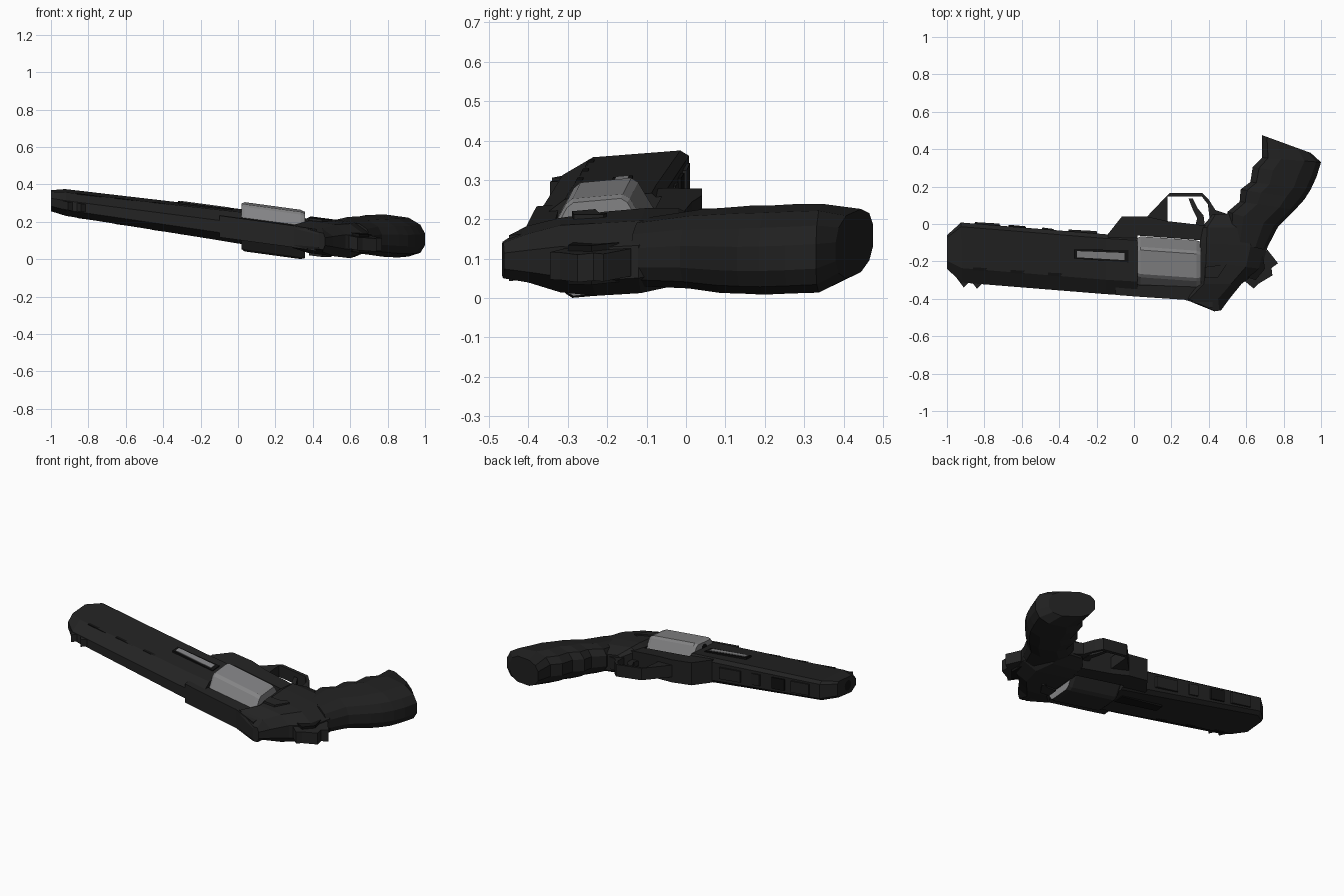
import bpy, bmesh, math


def material(name, r, g, b):
    m = bpy.data.materials.new(name)
    m.diffuse_color = (r, g, b, 1)
    return m


BODY = material("dark gunmetal", 0.0165, 0.0165, 0.0165)
GRIP = material("grip black", 0.0145, 0.0145, 0.0145)
BLACK = material("recess black", 0.006, 0.006, 0.006)
STEEL = material("steel", 0.23, 0.23, 0.235)


def lay(x, y, w):
    """Height w above the tilted resting plane of the revolver."""
    return (x, y, 0.196 - 0.13 * x + 0.09 * y + w)


def finish(name, bm, *mats):
    bmesh.ops.recalc_face_normals(bm, faces=bm.faces)
    me = bpy.data.meshes.new(name)
    bm.to_mesh(me)
    bm.free()
    for m in mats:
        me.materials.append(m)
    ob = bpy.data.objects.new(name, me)
    bpy.context.collection.objects.link(ob)
    return ob


def slab(name, pts, w0, w1, mat):
    """Extruded outline between two heights."""
    bm = bmesh.new()
    lo = [bm.verts.new(lay(x, y, w0)) for x, y in pts]
    hi = [bm.verts.new(lay(x, y, w1)) for x, y in pts]
    bm.faces.new(lo)
    bm.faces.new(hi)
    for i in range(len(pts)):
        j = (i + 1) % len(pts)
        bm.faces.new((lo[i], lo[j], hi[j], hi[i]))
    return finish(name, bm, mat)


def loft(name, stations, half, *mats, shift=0.0):
    """Skin through stations (ax, ay, bx, by, half thickness)."""
    sect = half + [(t, -w) for t, w in reversed(half)]
    bm = bmesh.new()
    rings = []
    for ax, ay, bx, by, h in stations:
        rings.append([bm.verts.new(lay(ax + (bx - ax) * t, ay + (by - ay) * t, w * h + shift))
                      for t, w in sect])
    n = len(sect)
    bm.faces.new(rings[0])
    bm.faces.new(rings[-1])
    for r, s in zip(rings, rings[1:]):
        for i in range(n):
            j = (i + 1) % n
            f = bm.faces.new((r[i], r[j], s[j], s[i]))
            if len(mats) > 1 and i >= n // 2 - 1:      # underside colour
                f.material_index = 1
    return finish(name, bm, *mats)


# Barrel with chamfered top and muzzle
loft("barrel", [(-1, -0.24, -1, -0.06, 0.052), (-0.92, -0.313, -0.925, 0.008, 0.063),
                (-0.15, -0.375, -0.15, -0.055, 0.08), (0.02, -0.385, 0.02, -0.065, 0.085)],
     [(0, 0.4), (0.24, 1), (0.93, 0.95), (1, 0.7)], BODY)

# Muzzle bore
bm = bmesh.new()
ring = [bm.verts.new(lay(-1.002, -0.16 + 0.032 * math.cos(a), 0.032 * math.sin(a)))
        for a in [math.tau * i / 12 for i in range(12)]]
bm.faces.new(ring)
finish("muzzle_bore", bm, BLACK)

# Front sight teeth
for i, (x, y) in enumerate([(-0.91, -0.34), (-0.84, -0.346)]):
    slab(f"front_sight_{i}", [(x - 0.045, y + 0.06), (x, y), (x + 0.03, y + 0.03), (x + 0.06, y + 0.06)],
         -0.022, 0.022, BODY)

# Barrel underside ribs
for i, (x, l) in enumerate([(-0.86, 0.14), (-0.68, 0.1), (-0.5, 0.07), (-0.36, 0.16)]):
    y = 0.012 - 0.08 * (x + 0.92)
    slab(f"underside_rib_{i}", [(x, y - 0.04), (x + 0.01, y + 0.003), (x + l, y - 0.005), (x + l + 0.01, y - 0.04)],
         -0.035, 0.035, BLACK if i == 1 else BODY)

# Vent slots on both barrel sides
for s in (-1, 1):
    for i, x in enumerate((-0.86, -0.66, -0.46)):
        y = -0.245 - 0.07 * (x + 0.9)
        h = 0.0635 + 0.022 * (x + 0.92)
        w0, w1 = sorted((s * (h - 0.012), s * (h + 0.001)))
        slab(f"vent_slot_{i}", [(x, y), (x + 0.13, y - 0.009), (x + 0.12, y + 0.01), (x, y + 0.016)], w0, w1, BLACK)
    w0, w1 = sorted((s * 0.07, s * 0.086))
    slab("rod_recess", [(-0.32, -0.135), (-0.03, -0.14), (-0.03, -0.205), (-0.32, -0.185)], w0, w1, BLACK)

# Ejector rod
slab("ejector_rod", [(-0.305, -0.145), (-0.05, -0.155), (-0.05, -0.193), (-0.305, -0.178)], 0.07, 0.089, STEEL)

# Six-sided cylinder, steel above and dark below
corner = [(0.03, 0.12), (0.22, 0.9), (0.28, 1), (0.72, 1), (0.78, 0.9), (0.97, 0.12)]
cyl = []
for x, k in ((0.018, 0.92), (0.035, 1), (0.335, 1), (0.358, 0.94)):
    cy = -0.203 - 0.07 * (x - 0.03)
    cyl.append((x, cy - 0.146 * k, x, cy + 0.146 * k, 0.126 * k))
loft("cylinder", cyl, corner, STEEL, BODY)

# Chamber mouths
for i in range(6):
    a = math.tau * (i + 0.5) / 6
    bm = bmesh.new()
    bm.faces.new([bm.verts.new(lay(0.016, -0.203 + 0.08 * math.cos(a) + 0.027 * math.cos(b),
                                   0.08 * math.sin(a) + 0.027 * math.sin(b)))
                  for b in [math.tau * k / 10 for k in range(10)]])
    finish(f"chamber_{i}", bm, BLACK)

# Frame: top strap and lower frame with crane
slab("top_strap", [(-0.1, -0.379), (0.015, -0.388), (0.27, -0.405), (0.42, -0.45), (0.42, -0.34), (-0.1, -0.32)],
     -0.058, 0.058, BODY)
slab("lower_frame", [(-0.14, -0.055), (-0.065, 0.04), (0.07, 0.04), (0.18, 0.015), (0.4, -0.01), (0.4, -0.09),
                     (0.02, -0.062), (0.02, -0.3), (-0.04, -0.3), (-0.04, -0.12), (-0.14, -0.12)],
     -0.07, 0.07, BODY)

# Rear frame behind the cylinder
loft("rear_frame", [(0.43, -0.467, 0.465, -0.462, 0.045), (0.27, -0.402, 0.51, -0.4, 0.062),
                    (0.352, -0.32, 0.575, -0.32, 0.085), (0.352, -0.2, 0.68, -0.24, 0.092),
                    (0.352, -0.1, 0.715, -0.12, 0.092), (0.36, -0.02, 0.66, -0.02, 0.085),
                    (0.42, 0.05, 0.58, 0.06, 0.05)],
     [(0, 0.75), (0.1, 1), (0.75, 1), (1, 0.45)], BODY)

# Side latch plates on the rear frame
for s in (-1, 1):
    w0, w1 = sorted((s * 0.08, s * 0.1))
    slab("side_latch", [(0.38, -0.29), (0.45, -0.285), (0.50, -0.21), (0.48, -0.2), (0.46, -0.22), (0.38, -0.23)],
         w0, w1, BODY)

# Hammer
slab("hammer", [(0.55, -0.28), (0.585, -0.3), (0.64, -0.345), (0.665, -0.32), (0.74, -0.275), (0.735, -0.235),
                (0.77, -0.21), (0.715, -0.14), (0.58, -0.15)], -0.035, 0.035, BODY)
for s in (-1, 1):
    w0, w1 = sorted((s * 0.03, s * 0.05))
    slab("hammer_cheek", [(0.56, -0.27), (0.65, -0.3), (0.70, -0.24), (0.69, -0.17), (0.58, -0.17)], w0, w1, BLACK)

# Trigger guard and trigger
slab("trigger_guard", [(0.05, 0.04), (0.07, 0.04), (0.19, 0.166), (0.365, 0.166), (0.40, 0.13), (0.435, 0.075),
                       (0.51, 0.05), (0.5, -0.03), (0.4, -0.03), (0.405, 0.025), (0.395, 0.105), (0.362, 0.148),
                       (0.18, 0.148), (0.18, 0), (0.06, 0)], -0.037, 0.037, BODY)
slab("trigger", [(0.292, 0.135), (0.315, 0.135), (0.34, 0.085), (0.372, 0.045), (0.38, -0.02), (0.325, -0.02),
                 (0.338, 0.03), (0.315, 0.075)], -0.016, 0.016, BODY)

# Contoured grip
loft("grip", [(0.5, -0.09, 0.705, -0.14, 0.08), (0.5, 0.065, 0.77, -0.015, 0.092), (0.565, 0.12, 0.86, 0.075, 0.1),
              (0.57, 0.185, 0.91, 0.13, 0.102), (0.622, 0.225, 0.945, 0.185, 0.104),
              (0.635, 0.305, 0.975, 0.25, 0.104), (0.685, 0.355, 1.0, 0.33, 0.104),
              (0.685, 0.475, 0.945, 0.38, 0.08)],
     [(0, 0.35), (0.1, 0.75), (0.32, 1), (0.72, 1), (0.92, 0.72), (1, 0.3)], GRIP, shift=0.01)

for ob in bpy.data.objects:
    for p in ob.data.polygons:
        p.use_smooth = False
